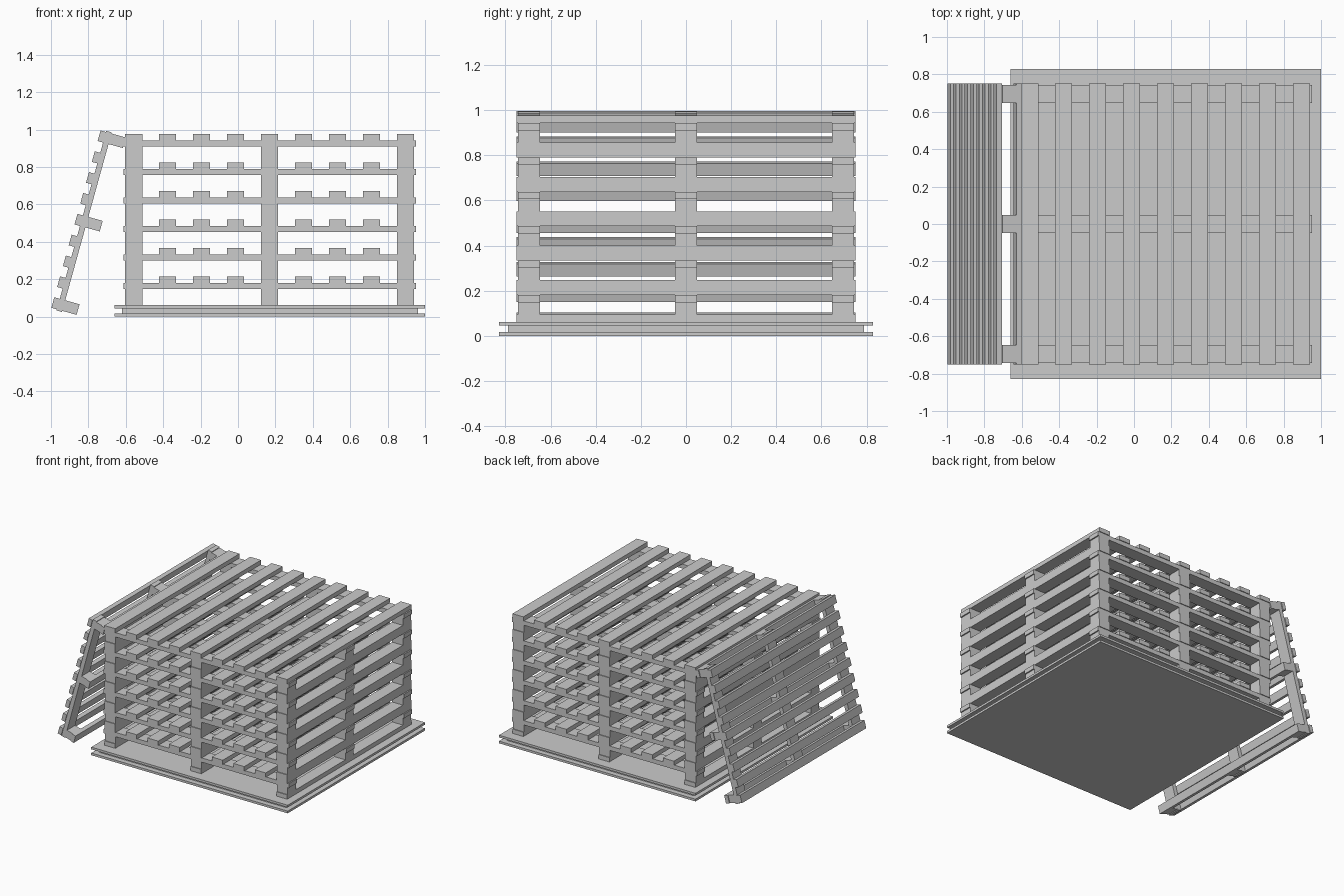
import bpy, bmesh
from math import radians
from mathutils import Matrix

if "Cube" in bpy.data.objects:
    bpy.data.objects.remove(bpy.data.objects["Cube"])


def add_box(bm, x, y, z):
    """Box from (min, max) ranges on each axis."""
    size = Matrix.Diagonal((x[1] - x[0], y[1] - y[0], z[1] - z[0], 1))
    mid = Matrix.Translation((sum(x) / 2, sum(y) / 2, sum(z) / 2))
    bmesh.ops.create_cube(bm, size=1, matrix=mid @ size)


def finish(bm, name):
    mesh = bpy.data.meshes.new(name)
    bm.to_mesh(mesh)
    bm.free()
    return mesh


def add_object(name, mesh):
    ob = bpy.data.objects.new(name, mesh)
    bpy.context.collection.objects.link(ob)
    return ob


# Base: two thin sheets with a slightly smaller core
for name, x, y, z in (
    ("base_lower_sheet", (-0.66, 1.0), 0.828, (0, 0.017)),
    ("base_core", (-0.62, 0.962), 0.788, (0.017, 0.045)),
    ("base_upper_sheet", (-0.66, 1.0), 0.828, (0.045, 0.062)),
):
    bm = bmesh.new()
    add_box(bm, x, (-y, y), z)
    add_object(name, finish(bm, name))

# Pallet mesh, bottom at z = 0
HEIGHT, T = 0.1523, 0.033
PITCH, HALF_W = 0.1816, 0.046
BAR_Z = HEIGHT - 2 * T
bm = bmesh.new()
# nine top slats, with bottom slats under the first, middle and last
for i in range(-4, 5):
    x = (i * PITCH - HALF_W, i * PITCH + HALF_W)
    add_box(bm, x, (-0.75, 0.75), (HEIGHT - T, HEIGHT))
    if i % 4 == 0:
        add_box(bm, x, (-0.75, 0.75), (0, T))
        # spacer blocks
        for y in (-0.695, 0, 0.695):
            add_box(bm, x, (y - 0.049, y + 0.049), (T, BAR_Z))
# lengthwise bars
for y in (-0.695, 0, 0.695):
    add_box(bm, (-0.782, 0.782), (y - 0.049, y + 0.049), (BAR_Z, HEIGHT - T))
pallet = finish(bm, "pallet")

# Stack of six
for n in range(6):
    add_object(f"stacked_pallet_{n + 1}", pallet).location = (0.1685, 0, 0.062 + n * HEIGHT)

# Shorter pallet leaning on the left side, slats facing outward
lean = add_object("leaning_pallet", pallet)
lean.scale = (0.637, 1, 0.92)
lean.rotation_euler = (0, radians(-74.5), 0)
lean.location = (-0.7314, 0, 0.484)
